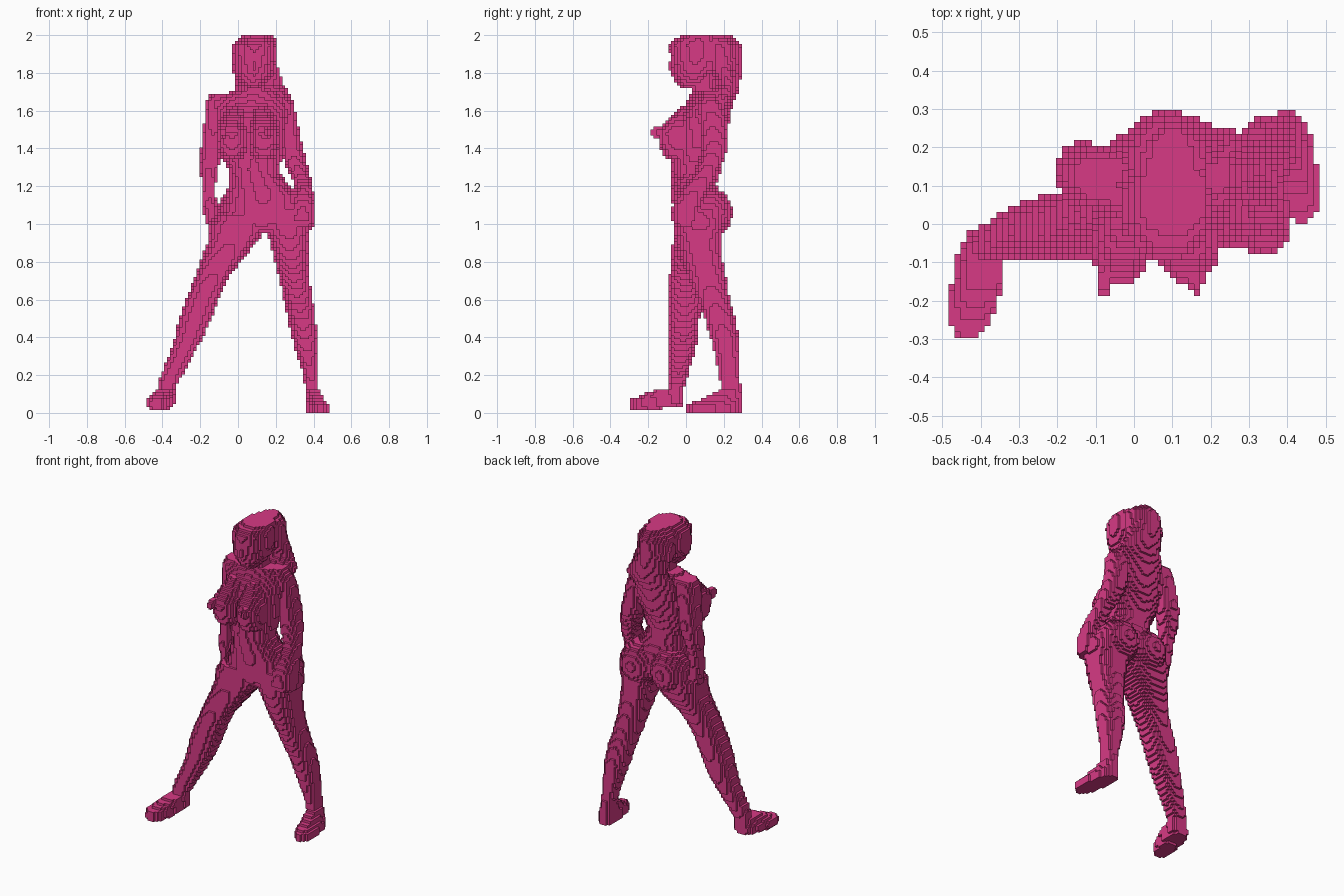
import bpy, bmesh, math

if "Cube" in bpy.data.objects:
    bpy.data.objects.remove(bpy.data.objects["Cube"])

V = 1 / 64                       # block size
NX, NY, NZ = 62, 38, 128         # block grid
X0, Y0 = -NX * V / 2, -NY * V / 2

mat = bpy.data.materials.new("magenta")
mat.use_nodes = True
COLOUR = (0.68, 0.042, 0.235, 1)
mat.diffuse_color = COLOUR
bsdf = next(n for n in mat.node_tree.nodes if n.type == 'BSDF_PRINCIPLED')
bsdf.inputs["Base Color"].default_value = COLOUR
bsdf.inputs["Roughness"].default_value = 0.7


def fill(x0, x1, y0, y1, k, power, slant=0):
    """Blocks of one rounded horizontal slice."""
    cx, cy = (x0 + x1) / 2, (y0 + y1) / 2
    rx, ry = max((x1 - x0) / 2, 1e-4), max((y1 - y0) / 2, 1e-4)
    cells = set()
    for j in range(NY):
        y = Y0 + (j + 0.5) * V
        v = abs((y - cy) / ry)
        if v > 1:
            continue
        for i in range(NX):
            x = X0 + (i + 0.5) * V - slant * (y - cy)
            if abs((x - cx) / rx) ** power + v ** power <= 1:
                cells.add((i, j, k))
    return cells


def loft(rows, power=2.3, slant=0):
    """Stack of slices blended between rows of (z, x0, x1, y0, y1)."""
    cells = set()
    for a, b in zip(rows, rows[1:]):
        for k in range(NZ):
            z = (k + 0.5) * V
            if a[0] <= z <= b[0]:
                t = (z - a[0]) / (b[0] - a[0])
                box = [p + (q - p) * t for p, q in zip(a[1:], b[1:])]
                cells |= fill(*box, k, power, slant)
    return cells


def ball(c, r):
    """Ellipsoid made of slices."""
    cells = set()
    for k in range(NZ):
        h = ((k + 0.5) * V - c[2]) / r[2]
        if abs(h) < 1:
            s = math.sqrt(1 - h * h)
            cells |= fill(c[0] - r[0] * s, c[0] + r[0] * s,
                          c[1] - r[1] * s, c[1] + r[1] * s, k, 2)
    return cells


parts = {}

# Head with nose, and neck
parts["head"] = loft([
    (1.72, .05, .12, -.03, .10), (1.75, .01, .15, -.055, .12),
    (1.80, -.025, .185, -.075, .15), (1.87, -.038, .20, -.08, .18),
    (1.95, -.028, .20, -.092, .19), (1.98, 0, .195, -.065, .19),
    (2.0, .02, .185, -.02, .17)], 2.05)
parts["head"] |= ball((.085, -.065, 1.84), (.02, .028, .035))
parts["neck"] = loft([(1.64, .01, .17, .02, .17), (1.72, .03, .145, .03, .15),
                      (1.80, .03, .145, .03, .15)])

# Long hair falling down the back
parts["hair"] = loft([
    (1.42, .02, .18, .14, .20), (1.50, -.03, .22, .12, .222),
    (1.60, -.05, .26, .12, .238), (1.68, -.035, .28, .13, .27),
    (1.71, -.01, .265, .14, .278), (1.75, -.01, .235, .165, .287),
    (1.85, -.035, .205, .08, .298), (1.94, -.02, .20, .05, .297),
    (1.97, .01, .19, .05, .275), (2.0, .045, .155, .05, .245)], 1.65)

# Torso
parts["torso"] = loft([
    (.955, .10, .18, -.03, .13), (.98, .02, .26, -.05, .16),
    (1.0, -.15, .385, -.06, .19), (1.07, -.105, .375, -.068, .20),
    (1.15, -.065, .335, -.073, .18), (1.22, -.045, .26, -.073, .158),
    (1.28, -.045, .215, -.073, .155), (1.35, -.08, .235, -.07, .17),
    (1.45, -.10, .25, -.06, .20), (1.55, -.11, .26, -.045, .20),
    (1.62, -.13, .27, -.01, .20), (1.67, -.11, .25, .02, .18),
    (1.71, 0, .18, .03, .17)], 2.1)

# Bust, mirrored about the torso's centre line
BUST = [(1.34, -.08, .03, -.08, .05), (1.36, -.10, .04, -.12, .05),
        (1.41, -.11, .045, -.14, .05), (1.48, -.115, .045, -.153, .05),
        (1.52, -.105, .04, -.13, .05), (1.56, -.085, .035, -.09, .05),
        (1.63, -.06, .03, -.01, .05)]
parts["bust"] = loft(BUST) | loft([(z, .105 - b, .105 - a, c, d) for z, a, b, c, d in BUST])
for x in (-.08, .16):
    parts["bust"] |= ball((x, -.145, 1.485), (.022, .042, .03))

# Seat
parts["seat"] = set()
for x in (.02, .235):
    parts["seat"] |= ball((x, .12, 1.06), (.128, .125, .135))

# Arms
parts["right_arm"] = loft([
    (1.00, -.165, -.11, .05, .12), (1.05, -.18, -.10, .05, .14),
    (1.10, -.185, -.115, .05, .145), (1.20, -.19, -.12, .06, .16),
    (1.30, -.202, -.105, .07, .19), (1.40, -.196, -.08, .08, .215),
    (1.55, -.178, -.06, .06, .205), (1.65, -.168, -.03, .05, .19),
    (1.69, -.155, .0, .07, .17)])
parts["left_arm"] = loft([
    (.98, .32, .40, -.05, .04), (1.02, .26, .413, -.078, .07),
    (1.10, .27, .413, -.07, .08), (1.16, .29, .402, -.04, .11),
    (1.20, .30, .395, -.01, .13), (1.25, .285, .385, .03, .15),
    (1.32, .25, .367, .06, .19), (1.40, .22, .345, .08, .22),
    (1.55, .19, .312, .07, .215), (1.64, .16, .298, .05, .20),
    (1.70, .14, .25, .08, .18)])

# Legs, the right one stepping forward
parts["right_leg"] = loft([
    (.04, -.43, -.33, -.10, -.01), (.13, -.425, -.335, -.095, -.01),
    (.20, -.41, -.295, -.09, .01), (.30, -.365, -.24, -.09, .04),
    (.40, -.335, -.185, -.09, .062), (.50, -.312, -.14, -.09, .07),
    (.60, -.278, -.105, -.09, .08), (.70, -.235, -.06, -.09, .09),
    (.80, -.20, .012, -.08, .12), (.90, -.162, .095, -.07, .17),
    (.95, -.158, .135, -.068, .185), (1.0, -.155, .145, -.065, .20),
    (1.05, -.12, .13, -.06, .19)], 2.7)
parts["left_leg"] = loft([
    (.0, .36, .44, .19, .297), (.10, .36, .43, .19, .295),
    (.20, .345, .425, .175, .285), (.30, .315, .42, .155, .285),
    (.40, .285, .422, .13, .28), (.50, .265, .41, .10, .26),
    (.60, .24, .395, .06, .232), (.70, .22, .378, .02, .215),
    (.80, .195, .375, -.02, .195), (.90, .17, .375, -.05, .19),
    (.95, .15, .38, -.06, .195), (1.0, .135, .392, -.065, .20),
    (1.08, .14, .38, -.06, .19)], 2.4)

# Feet
parts["right_foot"] = loft([
    (.02, -.47, -.37, -.29, -.15), (.04, -.475, -.352, -.298, -.01),
    (.07, -.475, -.352, -.295, -.01), (.09, -.455, -.34, -.24, -.01),
    (.13, -.432, -.335, -.15, -.01)], 2.8, .15)
parts["left_foot"] = loft([
    (.0, .365, .477, .005, .295), (.045, .365, .477, .005, .295),
    (.06, .365, .46, .05, .295), (.09, .365, .445, .11, .295),
    (.12, .36, .435, .17, .295)], 2.8, -.13)

# Turn each part's exposed block sides into quads
SIDES = []
for axis in range(3):
    for sign in (0, 1):
        step = [0, 0, 0]
        step[axis] = 2 * sign - 1
        corners = []
        for u, w in ((0, 0), (1, 0), (1, 1), (0, 1)):
            p = [0, 0, 0]
            p[axis], p[(axis + 1) % 3], p[(axis + 2) % 3] = sign, u, w
            corners.append(tuple(p))
        SIDES.append((step, corners if sign else corners[::-1]))

solid = set().union(*parts.values())
used = set()
for name, cells in parts.items():
    bm = bmesh.new()
    verts = {}
    for c in sorted(cells - used):
        for step, corners in SIDES:
            if (c[0] + step[0], c[1] + step[1], c[2] + step[2]) in solid:
                continue
            quad = []
            for d in corners:
                key = (c[0] + d[0], c[1] + d[1], c[2] + d[2])
                if key not in verts:
                    verts[key] = bm.verts.new((X0 + key[0] * V, Y0 + key[1] * V, key[2] * V))
                quad.append(verts[key])
            bm.faces.new(quad)
    used |= cells
    mesh = bpy.data.meshes.new(name)
    bm.to_mesh(mesh)
    bm.free()
    mesh.materials.append(mat)
    bpy.context.collection.objects.link(bpy.data.objects.new(name, mesh))
